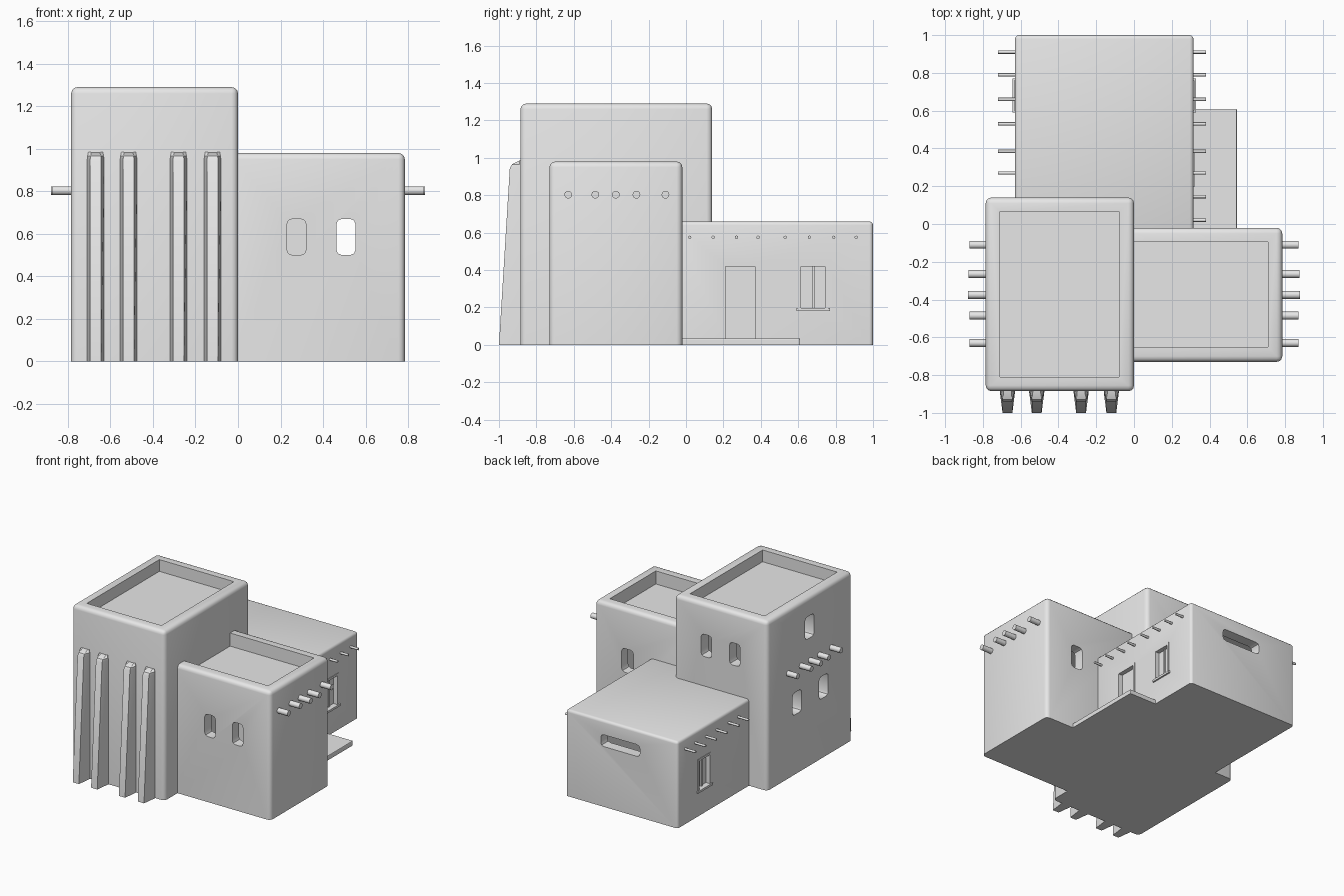
import bpy, bmesh, math
from mathutils import Matrix, Vector

old = bpy.data.objects.get("Cube")
if old:
    bpy.data.objects.remove(old, do_unlink=True)

clay = bpy.data.materials.new("pale grey clay")
clay.use_nodes = True
clay.diffuse_color = (0.8, 0.8, 0.8, 1)
clay.node_tree.nodes["Principled BSDF"].inputs["Base Color"].default_value = (0.8, 0.8, 0.8, 1)


def add_object(name, bm):
    bmesh.ops.recalc_face_normals(bm, faces=bm.faces)
    mesh = bpy.data.meshes.new(name)
    bm.to_mesh(mesh)
    bm.free()
    mesh.materials.append(clay)
    ob = bpy.data.objects.new(name, mesh)
    bpy.context.collection.objects.link(ob)
    return ob


def box(name, xs, ys, zs, bevel=0, segments=3, pick=None):
    """Box between limits; pick(edge) chooses which edges get rounded."""
    bm = bmesh.new()
    lo, hi = Vector((xs[0], ys[0], zs[0])), Vector((xs[1], ys[1], zs[1]))
    mat = Matrix.Translation((lo + hi) / 2) @ Matrix.Diagonal((*(hi - lo), 1))
    bmesh.ops.create_cube(bm, size=1, matrix=mat)
    if bevel:
        edges = [e for e in bm.edges if pick is None or pick(e)]
        bmesh.ops.bevel(bm, geom=edges, offset=bevel, segments=segments,
                        profile=0.5, affect='EDGES', clamp_overlap=True)
    return add_object(name, bm)


def above_ground(e):
    return max(v.co.z for v in e.verts) > 0.01


def smooth(ob, angle=35):
    bpy.ops.object.select_all(action='DESELECT')
    ob.select_set(True)
    bpy.context.view_layer.objects.active = ob
    bpy.ops.object.shade_smooth_by_angle(angle=math.radians(angle))


def carve(ob, cutters):
    """Subtract each cutter, then discard it."""
    bpy.context.view_layer.objects.active = ob
    for c in cutters:
        c.hide_render = True
        mod = ob.modifiers.new("carve", 'BOOLEAN')
        mod.operation, mod.solver, mod.object = 'DIFFERENCE', 'EXACT', c
        bpy.ops.object.modifier_apply(modifier=mod.name)
        bpy.data.objects.remove(c, do_unlink=True)
    smooth(ob)


def opening(axis, wall, along, z, width=0.09, height=0.17, depth=0.12, bevel=0.025):
    """Cutter with clipped corners, running through a wall facing x (0) or y (1)."""
    across, through = (along - width / 2, along + width / 2), (wall - depth, wall + depth)
    xs, ys = (through, across) if axis == 0 else (across, through)

    def runs_through(e):
        return abs(e.verts[0].co[axis] - e.verts[1].co[axis]) > 0.01
    return box("opening_cutter", xs, ys, (z - height / 2, z + height / 2), bevel, 2, runs_through)


# Tall tower with sunken roof and hollow inside
tower = box("tower", (-0.785, 0), (-0.885, 0.14), (0, 1.29), 0.03, 3, above_ground)
carve(tower, [
    box("roof_cutter", (-0.71, -0.08), (-0.81, 0.065), (1.2, 1.5)),
    box("room_cutter", (-0.70, -0.09), (-0.80, 0.05), (0.06, 1.14)),
    opening(0, -0.785, -0.37, 1.06, 0.11), opening(0, -0.785, -0.22, 0.54, 0.11),
    opening(0, -0.785, -0.54, 0.54, 0.11),
    opening(1, 0.14, -0.27, 0.97), opening(1, 0.14, -0.51, 0.97)])

# Middle-height side wing
wing = box("side_wing", (-0.05, 0.785), (-0.73, -0.02), (0, 0.98), 0.03, 3, above_ground)
carve(wing, [
    box("roof_cutter", (-0.2, 0.71), (-0.65, -0.095), (0.88, 1.2)),
    box("room_cutter", (0.08, 0.70), (-0.65, -0.10), (0.06, 0.83)),
    opening(1, -0.73, 0.275, 0.585), opening(1, -0.73, 0.508, 0.585),
    opening(1, -0.02, 0.508, 0.585, 0.1, 0.18)])

# Low rear wing with flat roof
rear = box("rear_wing", (-0.63, 0.315), (-0.06, 1.0), (0, 0.66), 0.02, 3, above_ground)
carve(rear, [
    box("room_cutter", (-0.55, 0.235), (0.2, 0.92), (0.06, 0.6)),
    opening(1, 1.0, -0.145, 0.505, 0.33, 0.09),
    opening(0, 0.315, 0.29, 0.235, 0.19, 0.4, 0.045, 0.01),
    opening(0, 0.315, 0.68, 0.3125, 0.16, 0.245, 0.045, 0.01),
    opening(0, -0.63, 0.68, 0.3125, 0.16, 0.245, 0.045, 0.01)])

# Door step
box("door_step", (0.3, 0.545), (-0.04, 0.61), (0, 0.035), 0.006, 2, above_ground)


def framed_panel(name, wall, side, y, z, bar, sill):
    """Recessed panel with a thin frame, on a wall facing +x or -x."""
    def span(a, b):
        return tuple(sorted((wall + side * a, wall + side * b)))
    (y0, y1), (z0, z1), t = y, z, 0.016
    box(name + "_panel", span(-0.05, -0.03), y, z)
    for i, yy in enumerate(((y0, y0 + t), (y1 - t, y1))):
        box(f"{name}_jamb_{i + 1}", span(-0.045, 0.004), yy, z)
    box(name + "_lintel", span(-0.045, 0.004), y, (z1 - t, z1))
    if bar:
        mid = (y0 + y1) / 2
        box(name + "_bar", span(-0.04, -0.02), (mid - 0.007, mid + 0.007), z)
    if sill:
        box(name + "_sill", span(-0.045, 0.012), (y0 - 0.01, y1 + 0.01), (z0 - 0.008, z0 + 0.008))


framed_panel("door", 0.315, 1, (0.195, 0.385), (0.035, 0.435), False, False)
framed_panel("right_window", 0.315, 1, (0.6, 0.76), (0.19, 0.435), True, True)
framed_panel("left_window", -0.63, -1, (0.6, 0.76), (0.19, 0.435), True, True)


def beam(name, x0, x1, y, z, radius, sides):
    bm = bmesh.new()
    mat = Matrix.Translation(((x0 + x1) / 2, y, z)) @ Matrix.Rotation(math.pi / 2, 4, 'Y')
    bmesh.ops.create_cone(bm, cap_ends=True, segments=sides, radius1=radius,
                          radius2=radius, depth=abs(x1 - x0), matrix=mat)
    smooth(add_object(name, bm), 50)


# Roof beam ends poking out of the tall walls
for i, (y, reach) in enumerate(((-0.11, 0.87), (-0.265, 0.877), (-0.375, 0.88),
                                (-0.485, 0.87), (-0.63, 0.872))):
    beam(f"tower_beam_{i + 1}", -reach, -0.74, y, 0.803, 0.021, 10)
    beam(f"wing_beam_{i + 1}", 0.74, reach, y, 0.803, 0.021, 10)

# Slim beam ends on both sides of the rear wing
for i, y in enumerate((0.02, 0.145, 0.27, 0.385, 0.53, 0.66, 0.79, 0.91)):
    beam(f"rear_right_beam_{i + 1}", 0.28, 0.38, y, 0.575, 0.009, 8)
    if y > 0.2:
        beam(f"rear_left_beam_{i + 1}", -0.72, -0.6, y, 0.575, 0.009, 8)

# Tapered buttresses on the tower front: (front y, z) rings of a trapezoid
for i, x in enumerate((-0.67, -0.515, -0.28, -0.12)):
    bm = bmesh.new()
    rings = []
    for front, z, half in ((-1.0, 0, 0.026), (-0.942, 0.945, 0.026),
                           (-0.93, 0.965, 0.024), (-0.88, 0.985, 0.02)):
        wide = half + 0.014
        rings.append([bm.verts.new(p) for p in (
            (x - wide, -0.86, z), (x - wide, -0.89, z), (x - half, front, z),
            (x + half, front, z), (x + wide, -0.89, z), (x + wide, -0.86, z))])
    for a, b in zip(rings, rings[1:]):
        for k in range(6):
            n = (k + 1) % 6
            bm.faces.new((a[k], a[n], b[n], b[k]))
    bm.faces.new(rings[0])
    bm.faces.new(rings[-1])
    smooth(add_object(f"buttress_{i + 1}", bm), 30)
